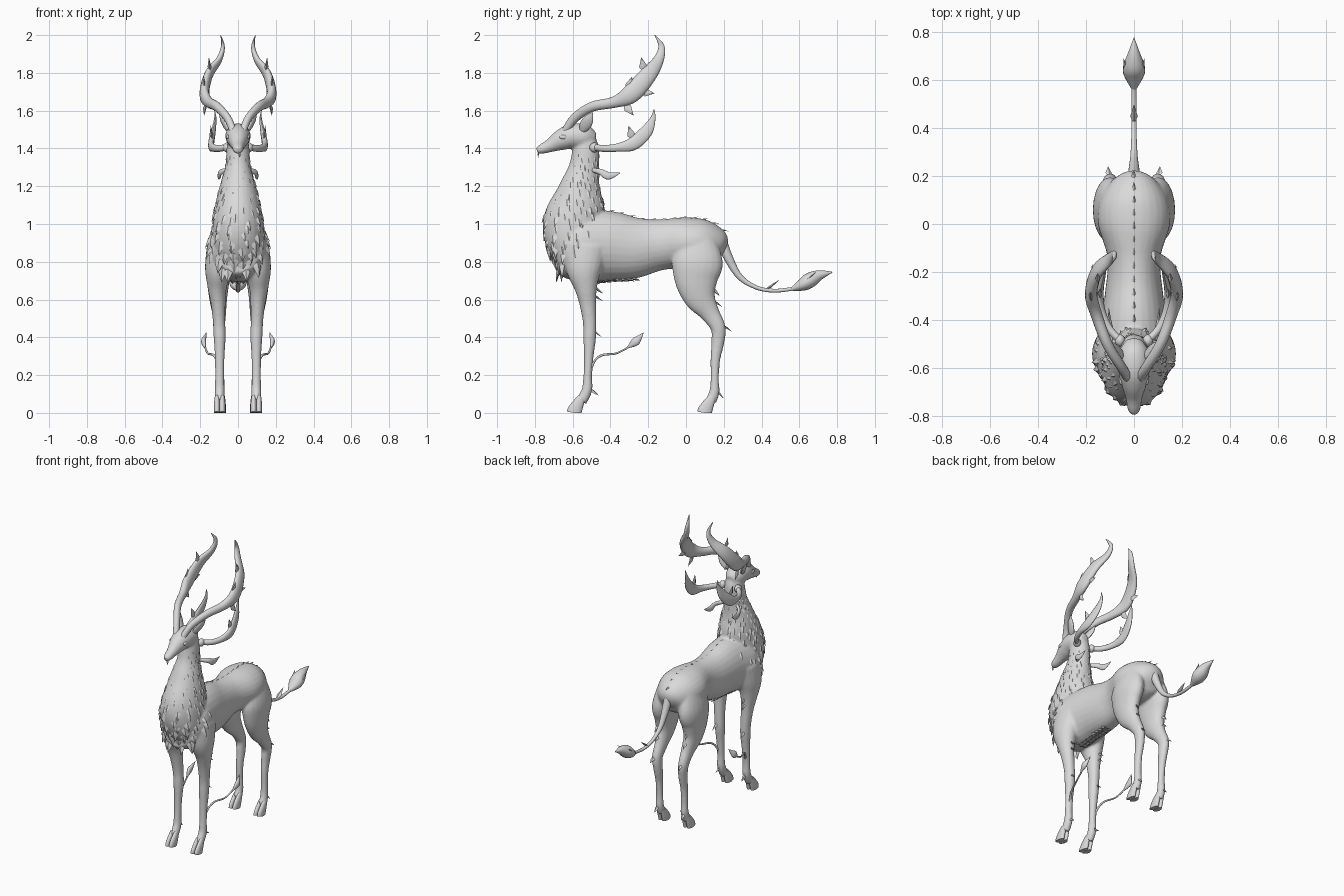
import bpy
import bmesh
import math
import random
from mathutils import Vector, Matrix
from mathutils.bvhtree import BVHTree

random.seed(4)
default_cube = bpy.data.objects.get("Cube")
if default_cube:
    bpy.data.objects.remove(default_cube)

# One plain stone colour
stone = bpy.data.materials.new("pale_grey")
stone.use_nodes = True
stone.diffuse_color = (0.7, 0.7, 0.7, 1)
stone.node_tree.nodes["Principled BSDF"].inputs["Base Color"].default_value = stone.diffuse_color

SIDES = (("left", 1), ("right", -1))


def spline(stations, steps):
    """Catmull-Rom interpolation of stations (x, y, z, half width, half depth)."""
    pts = [Vector(s) for s in stations]
    last = len(pts) - 1
    result = []
    for i in range(last):
        a, b, c, d = pts[max(i - 1, 0)], pts[i], pts[i + 1], pts[min(i + 2, last)]
        for k in range(steps):
            t = k / steps
            result.append(0.5 * (2 * b + (c - a) * t + (2 * a - 5 * b + 4 * c - d) * t * t
                                 + (3 * b - a - 3 * c + d) * t ** 3))
    return result + [pts[-1]]


def loft(bm, stations, sign=1, sides=16, steps=5):
    """Sweep an ellipse along the stations; nothing goes below the ground."""
    samples = spline(stations, steps)
    centres = [Vector((s[0] * sign, s[1], s[2])) for s in samples]
    rings = []
    for i, s in enumerate(samples):
        along = (centres[min(i + 1, len(centres) - 1)] - centres[max(i - 1, 0)]).normalized()
        across = Vector((1, 0, 0))
        across = (across - along * across.dot(along)).normalized()
        deep = along.cross(across)
        ring = []
        for k in range(sides):
            a = math.tau * k / sides
            p = (centres[i] + across * math.cos(a) * max(s[3], 0.001)
                 + deep * math.sin(a) * max(s[4], 0.001))
            p.z = max(p.z, 0)
            ring.append(bm.verts.new(p))
        rings.append(ring)
    for low, high in zip(rings, rings[1:]):
        for k in range(sides):
            n = (k + 1) % sides
            bm.faces.new((low[k], low[n], high[n], high[k]))
    bm.faces.new(rings[0])
    bm.faces.new(rings[-1])


def tuft(bm, base, direction, normal, length, width, lift=0.2):
    """Pointed lock of fur with a raised ridge and a curled tip."""
    d = direction.normalized()
    side = d.cross(normal).normalized()
    up = side.cross(d)
    if up.dot(normal) < 0:
        up = -up
    middle = base + d * length * 0.4
    root, tip = (bm.verts.new(p) for p in (base - up * 0.006, base + d * length + up * length * lift))
    belt = [bm.verts.new(middle + o) for o in
            (side * width, up * width * 0.5, -side * width, -up * width * 0.4)]
    for a, b in zip(belt, belt[1:] + belt[:1]):
        bm.faces.new((root, a, b))
        bm.faces.new((tip, b, a))


def ball(bm, centre, size):
    bmesh.ops.create_uvsphere(bm, u_segments=16, v_segments=10, radius=1,
                              matrix=Matrix.LocRotScale(Vector(centre), None, Vector(size)))


def finish(name, bm, angle=50):
    bmesh.ops.recalc_face_normals(bm, faces=bm.faces)
    mesh = bpy.data.meshes.new(name)
    bm.to_mesh(mesh)
    bm.free()
    mesh.materials.append(stone)
    obj = bpy.data.objects.new(name, mesh)
    bpy.context.collection.objects.link(obj)
    bpy.ops.object.select_all(action='DESELECT')
    obj.select_set(True)
    bpy.context.view_layer.objects.active = obj
    bpy.ops.object.shade_smooth_by_angle(angle=math.radians(angle))
    return obj


# Torso, neck, head and legs, fused into one smooth skin
torso = [(0, -.70, .90, .05, .07), (0, -.66, .90, .12, .15), (0, -.56, .88, .16, .185),
         (0, -.42, .885, .14, .185), (0, -.28, .875, .12, .165), (0, -.14, .89, .11, .135),
         (0, 0, .90, .15, .135), (0, .10, .89, .14, .13), (0, .18, .88, .09, .09),
         (0, .21, .87, .03, .03)]
neck = [(0, -.60, .74, .07, .05), (0, -.60, .85, .13, .125), (0, -.60, .98, .135, .16),
        (0, -.575, 1.1, .118, .145), (0, -.56, 1.2, .095, .107), (0, -.54, 1.3, .068, .08),
        (0, -.53, 1.4, .06, .07), (0, -.54, 1.47, .05, .05)]
head = [(0, -.48, 1.45, .03, .03), (0, -.53, 1.46, .062, .065), (0, -.60, 1.465, .066, .066),
        (0, -.66, 1.445, .054, .056), (0, -.72, 1.415, .035, .036),
        (0, -.765, 1.397, .028, .026), (0, -.79, 1.39, .017, .016)]
hind_leg = [(.08, .06, .92, .06, .10), (.10, .06, .80, .07, .135), (.105, .055, .70, .06, .115),
            (.105, .075, .61, .048, .085), (.10, .125, .53, .037, .053), (.10, .17, .45, .031, .04),
            (.095, .168, .37, .027, .034), (.095, .155, .28, .023, .026),
            (.095, .152, .18, .023, .022), (.095, .15, .11, .025, .027), (.095, .13, .06, .025, .03)]
front_leg = [(.09, -.53, .88, .075, .12), (.105, -.54, .76, .07, .095), (.11, -.53, .66, .05, .06),
             (.105, -.52, .58, .039, .045), (.10, -.51, .48, .033, .036), (.097, -.51, .40, .032, .034),
             (.097, -.515, .30, .026, .026), (.097, -.52, .20, .024, .023),
             (.097, -.525, .12, .026, .028), (.097, -.555, .06, .025, .03)]
body = bmesh.new()
for part in (torso, neck, head):
    loft(body, part, sides=28)
for _, sign in SIDES:
    loft(body, hind_leg, sign, 20)
    loft(body, front_leg, sign, 20)
bmesh.ops.recalc_face_normals(body, faces=body.faces)
skin = BVHTree.FromBMesh(body)
body_object = finish("body", body)
remesh = body_object.modifiers.new("fuse", 'REMESH')
remesh.mode = 'VOXEL'
remesh.voxel_size = 0.008
remesh.use_smooth_shade = True
relax = body_object.modifiers.new("relax", 'SMOOTH')
relax.factor = 0.5
relax.iterations = 5


def fur(bm, origin, ray, direction, length, width, lift=0.2):
    """Grow a tuft where a ray meets the skin."""
    ray = Vector(ray).normalized()
    spot, normal, _, _ = skin.ray_cast(Vector(origin), ray)
    if spot is None:
        return
    if normal.dot(ray) > 0:
        normal = -normal
    d = Vector(direction)
    d = d - normal * d.dot(normal) * 0.8
    tuft(bm, spot - normal * 0.003, d, normal, length, width, lift)


# Mane: overlapping locks, full length on the chest, short under the head
mane = bmesh.new()
ROWS = 17
for row in range(ROWS):
    f = row / (ROWS - 1)
    z = 0.79 + 0.58 * f
    spread = math.radians(35 + 270 * f if f < 0.5 else 175)
    count = int(5 + 18 * min(f, 0.5))
    for k in range(count):
        u = (k + 0.5 * (row % 2) + random.uniform(-.2, .2)) / count * 2 - 1
        a = u * spread
        out = Vector((math.sin(a), -math.cos(a), 0))
        start = Vector((0, -.56, z + random.uniform(-.015, .015))) + out * 0.4
        size = (0.095 - 0.055 * f) * random.uniform(.8, 1.15)
        fur(mane, start, -out, (out.x * .1, .15, -1), size, size * 0.26, 0.12)
finish("mane", mane, 35)

# Spine ridge, belly fringe and leg tufts
tufts = bmesh.new()
for k in range(12):
    fur(tufts, (0, -.42 + k * .055, 1.3), (0, 0, -1), (0, 1, 0), .045, .009, .2)
for k in range(9):
    for x in (-.03, 0, .03):
        fur(tufts, (x, -.54 + k * .03, .5), (0, 0, 1), (0, .9, -.5), .06, .014, .12)
for _, sign in SIDES:
    for z in (.67, .63, .44, .13):
        fur(tufts, (sign * .105, -.3, z), (0, -1, 0), (sign * .1, .7, -.5), .05, .012, .5)
    for z in (.66, .6, .47, .12):
        fur(tufts, (sign * .1, .5, z), (0, -1, 0), (sign * .1, .7, -.6), .05, .014, .35)
finish("fur_tufts", tufts, 35)

# Tail with leaf-shaped tip
tail = bmesh.new()
loft(tail, [(0, .18, .93, .03, .03), (0, .225, .82, .023, .024), (0, .285, .72, .015, .016),
            (0, .37, .665, .011, .011), (0, .46, .647, .011, .01), (0, .55, .655, .01, .01),
            (0, .60, .67, .012, .012)])
finish("tail", tail)
tail_leaf = bmesh.new()
loft(tail_leaf, [(0, .56, .655, .01, .01), (0, .62, .68, .043, .034), (0, .66, .705, .044, .04),
                 (0, .71, .73, .025, .026), (0, .775, .745, .001, .002)])
up = Vector((0, 0, 1))
tuft(tail_leaf, Vector((0, .41, .655)), Vector((0, 1, .35)), up, .1, .016)
for x in (-1, 1):
    tuft(tail_leaf, Vector((x * .015, .59, .68)), Vector((x * .3, 1, .4)), up, .12, .016)
finish("tail_leaf", tail_leaf)

# Paired head and leg parts
antler = [(.025, -.64, 1.49, .02, .02), (.055, -.59, 1.56, .02, .024), (.11, -.50, 1.62, .022, .026),
          (.155, -.38, 1.645, .024, .03), (.178, -.29, 1.69, .026, .05), (.155, -.20, 1.79, .022, .045),
          (.10, -.145, 1.87, .016, .028), (.08, -.13, 1.94, .01, .016), (.092, -.165, 2, .001, .002)]
lower_antler = [(.04, -.50, 1.41, .015, .018), (.10, -.44, 1.40, .016, .018),
                (.135, -.36, 1.405, .016, .022), (.142, -.28, 1.425, .016, .035),
                (.13, -.21, 1.49, .012, .033), (.12, -.175, 1.56, .006, .014),
                (.125, -.17, 1.605, .001, .002)]
neck_spur = [(.05, -.49, 1.285, .01, .012), (.09, -.45, 1.275, .01, .016),
             (.10, -.41, 1.255, .008, .02), (.105, -.35, 1.27, .001, .002)]
ear = [(.045, -.55, 1.49, .012, .015), (.065, -.535, 1.52, .013, .03),
       (.085, -.515, 1.555, .01, .026), (.10, -.495, 1.59, .001, .002)]
vine = [(.10, -.505, .23, .007, .007), (.115, -.48, .28, .006, .006), (.13, -.44, .307, .006, .006),
        (.16, -.37, .315, .005, .005), (.175, -.30, .35, .005, .005)]
vine_leaf = [(.175, -.31, .345, .004, .004), (.182, -.27, .375, .013, .022),
             (.178, -.25, .395, .01, .016), (.168, -.225, .425, .001, .001)]
# Jagged barbs on the antlers: position and direction
barbs = [((.178, -.31, 1.70), (0, .3, 1)), ((.175, -.33, 1.64), (0, .8, -1)),
         ((.17, -.25, 1.70), (0, 1, -.1)), ((.14, -.28, 1.44), (0, -.3, 1)),
         ((.15, -.22, 1.80), (0, -.2, 1))]
for name, sign in SIDES:
    for part, stations in (("antler", antler), ("lower_antler", lower_antler), ("neck_spur", neck_spur),
                           ("ear", ear), ("vine", vine), ("vine_leaf", vine_leaf)):
        bm = bmesh.new()
        loft(bm, stations, sign)
        if part == "antler":
            for spot, way in barbs:
                tuft(bm, Vector((spot[0] * sign, *spot[1:])), Vector(way), Vector((sign, 0, 0)), .085, .022, .05)
        if part == "lower_antler":
            ball(bm, (sign * .058, -.485, 1.405), (.022, .026, .026))
        finish(f"{name}_{part}", bm)

    eye = bmesh.new()
    ball(eye, (sign * .052, -.648, 1.46), (.01, .022, .012))
    finish(f"{name}_eye", eye)

    # Cloven hooves, two toes each
    for leg, x, y in (("front", .097, -.55), ("hind", .095, .14)):
        hoof = bmesh.new()
        for toe in (-.014, .014):
            loft(hoof, [(x + toe, y, .085, .012, .02), (x + toe, y - .02, .05, .016, .03),
                        (x + toe, y - .038, .015, .017, .038), (x + toe, y - .042, 0, .017, .038)], sign)
        finish(f"{name}_{leg}_hoof", hoof)
